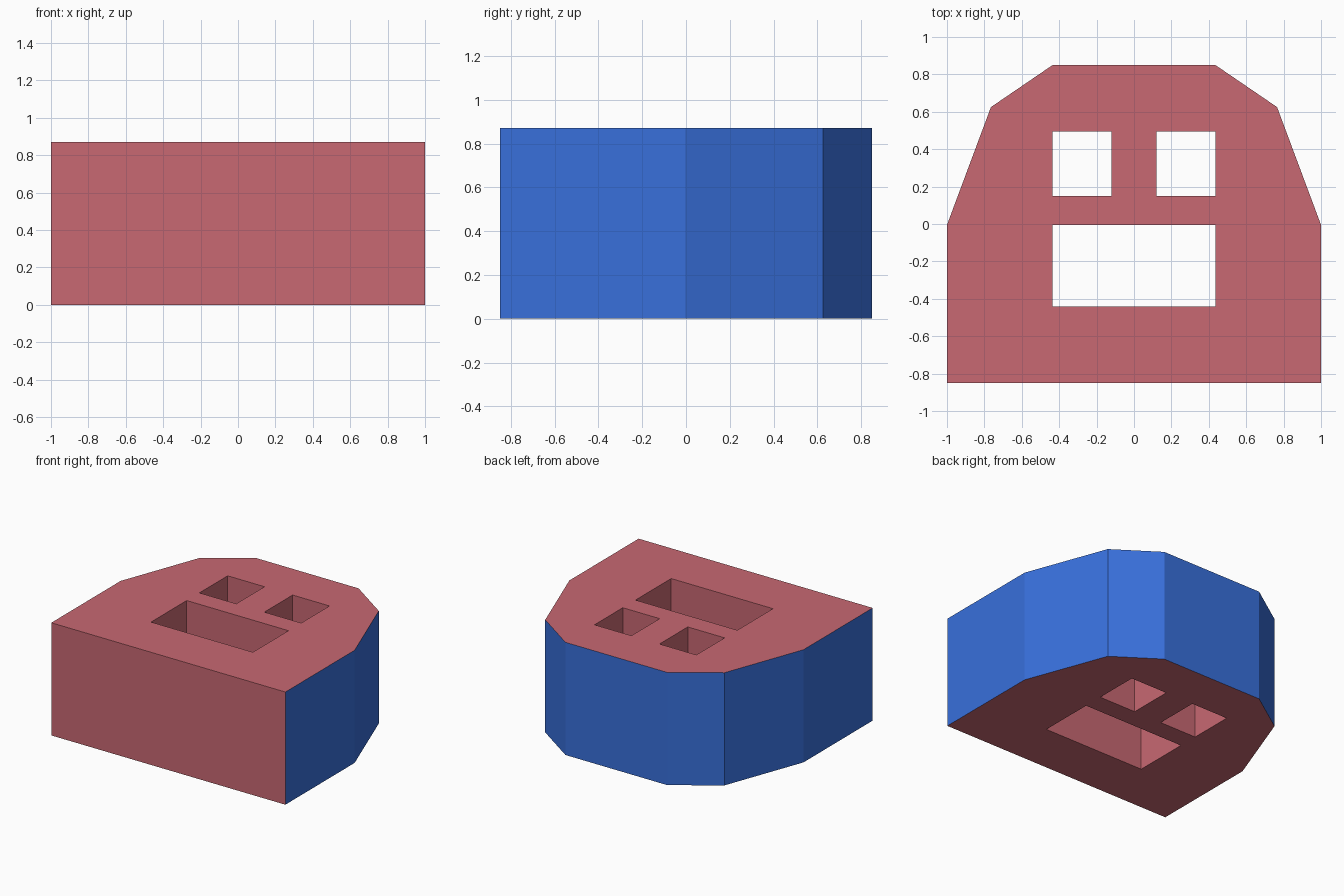
import bpy, bmesh

if "Cube" in bpy.data.objects:
    bpy.data.objects.remove(bpy.data.objects["Cube"])

HEIGHT = 0.87

# Right half of the outline, mirrored to the left
half = [(1.0, -0.85), (1.0, -0.005), (0.765, 0.625), (0.435, 0.85)]
outline = half + [(-x, y) for x, y in reversed(half)]


def rect(x0, x1, y0, y1):
    return [(x0, y0), (x1, y0), (x1, y1), (x0, y1)]


# Two small square shafts and one wide shaft
loops = [outline,
         rect(-0.435, -0.12, 0.15, 0.495),
         rect(0.12, 0.435, 0.15, 0.495),
         rect(-0.435, 0.435, -0.44, -0.005)]


def material(name, color):
    m = bpy.data.materials.new(name)
    m.diffuse_color = color
    m.use_nodes = True
    m.node_tree.nodes["Principled BSDF"].inputs["Base Color"].default_value = m.diffuse_color
    return m


# Fill the pierced profile and extrude it upward
bm = bmesh.new()
for pts in loops:
    vs = [bm.verts.new((x, y, 0)) for x, y in pts]
    for a, b in zip(vs, vs[1:] + vs[:1]):
        bm.edges.new((a, b))
bmesh.ops.triangle_fill(bm, use_beauty=True, edges=bm.edges[:])
ext = bmesh.ops.extrude_face_region(bm, geom=bm.faces[:], use_keep_orig=True)
top = [v for v in ext["geom"] if isinstance(v, bmesh.types.BMVert)]
bmesh.ops.translate(bm, verts=top, vec=(0, 0, HEIGHT))
bmesh.ops.recalc_face_normals(bm, faces=bm.faces[:])

# Blue on the outer side and rear walls, red elsewhere
for f in bm.faces:
    c = f.calc_center_median()
    outer = abs(c.x) > 0.5 or c.y > 0.6
    f.material_index = int(abs(f.normal.z) < 0.5 and outer)

mesh = bpy.data.meshes.new("pierced_block")
bm.to_mesh(mesh)
bm.free()
mesh.materials.append(material("red", (0.58, 0.14, 0.17, 1)))
mesh.materials.append(material("blue", (0.04, 0.16, 0.71, 1)))
block = bpy.data.objects.new("pierced_block", mesh)
bpy.context.collection.objects.link(block)
